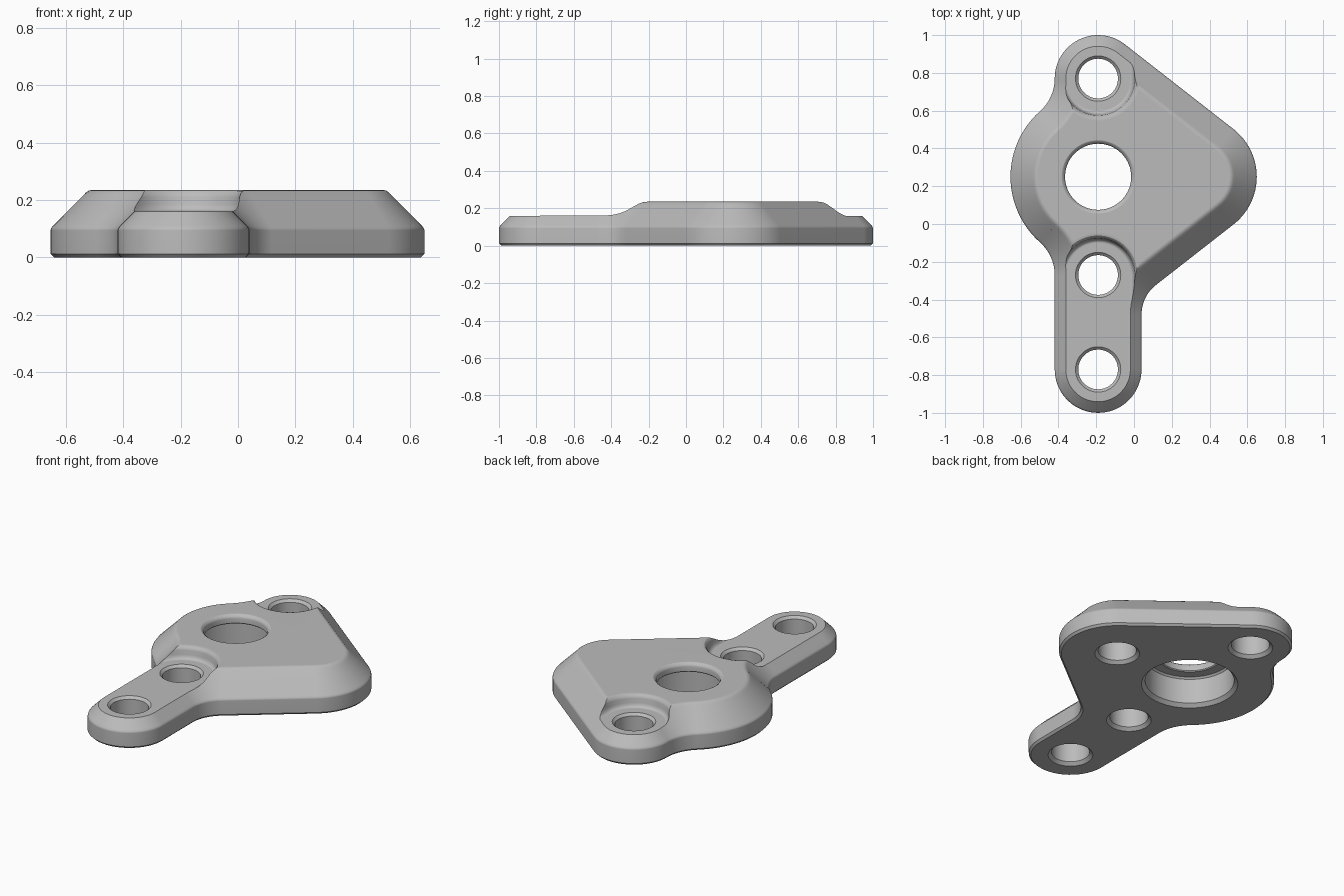
import bpy
import bmesh
from math import cos, sin, pi, radians

if "Cube" in bpy.data.objects:
    bpy.data.objects.remove(bpy.data.objects["Cube"])

metal = bpy.data.materials.new("plain_grey")
metal.use_nodes = True
GREY = (0.5, 0.5, 0.5, 1)
metal.diffuse_color = GREY
metal.node_tree.nodes["Principled BSDF"].inputs["Base Color"].default_value = GREY


def arc(cx, cy, r, start, end, steps):
    """Points along a circular arc, angles in degrees."""
    angles = [radians(start + (end - start) * i / steps) for i in range(steps + 1)]
    return [(cx + r * cos(a), cy + r * sin(a)) for a in angles]


def loft(name, rings):
    """Closed solid through (outline, height) rings, capped at both ends."""
    bm = bmesh.new()
    loops = [[bm.verts.new((x, y, z)) for x, y in pts] for pts, z in rings]
    n = len(loops[0])
    for low, high in zip(loops, loops[1:]):
        for i in range(n):
            j = (i + 1) % n
            bm.faces.new((low[i], low[j], high[j], high[i]))
    bm.faces.new(loops[0][::-1])
    bm.faces.new(loops[-1])
    bmesh.ops.recalc_face_normals(bm, faces=bm.faces)
    mesh = bpy.data.meshes.new(name)
    bm.to_mesh(mesh)
    bm.free()
    mesh.materials.append(metal)
    obj = bpy.data.objects.new(name, mesh)
    bpy.context.collection.objects.link(obj)
    return obj


# Key positions
AXIS_X, MID_Y = -0.19, 0.25
LUG_Y = (0.77, -0.27, -0.77)
CORNER_X = 0.33
TOP, STEP = 0.235, 0.16

# Outline of tangent arcs: centre, radius, start, end, sign (-1 = concave)
ARCS = [
    (CORNER_X, MID_Y, 0.32, -52, 52, 1),
    (AXIS_X, LUG_Y[0], 0.23, 52, 180, 1),
    (-0.65, LUG_Y[0], 0.23, 0, -48.5, -1),
    (AXIS_X, MID_Y, 0.464, 131.5, 228.5, 1),
    (-0.65, LUG_Y[1], 0.23, 48.5, 0, -1),
    (AXIS_X, LUG_Y[2], 0.23, 180, 360, 1),
    (0.24, -0.48, 0.2, 180, 128, -1),
]


def outline(inset):
    pts = []
    for cx, cy, r, start, end, sign in ARCS:
        pts += arc(cx, cy, r - sign * inset, start, end, 24)
    return pts


# Plate body with a broad chamfer around the top
BODY = [(0.012, 0), (0, 0.012), (0, 0.094), (0.003, 0.102), (0.009, 0.11),
        (0.115, 0.216), (0.123, 0.225), (0.133, 0.232), (0.146, TOP)]
plate = loft("bracket_plate", [(outline(d), z) for d, z in BODY])

# Lowered seats around the lugs, with a filleted wall
SEAT = [(0.17, STEP), (0.18, 0.164), (0.187, 0.172), (0.192, 0.185),
        (0.195, 0.21), (0.2, 0.222), (0.209, 0.231), (0.224, TOP), (0.25, 0.25)]


def seat_outline(r, cy, direction):
    pts = arc(AXIS_X, cy, r, 180, 360, 32) + [(AXIS_X + r, 1.5), (AXIS_X - r, 1.5)]
    if direction > 0:
        return pts
    return [(x, 2 * cy - y if y < 1.4 else -1.5) for x, y in pts]


cutters = [
    loft("upper_seat_cutter", [(seat_outline(r, LUG_Y[0], 1), z) for r, z in SEAT]),
    loft("arm_seat_cutter", [(seat_outline(r, LUG_Y[1], -1), z) for r, z in SEAT]),
]


def round_cutter(name, x, y, profile):
    rings = [(arc(x, y, r, 0, 360 * 63 / 64, 63), z) for r, z in profile]
    cutters.append(loft(name, rings))


# Bolt holes, chamfered at both ends
BOLT = [(0.133, -0.01), (0.105, 0.018), (0.105, STEP - 0.015), (0.13, STEP + 0.01)]
for i, y in enumerate(LUG_Y):
    round_cutter(f"bolt_hole_cutter_{i + 1}", AXIS_X, y, BOLT)

# Blind hole under the broad corner
round_cutter("blind_hole_cutter", CORNER_X, MID_Y, BOLT[:3])

# Main bore: wide from below, narrow lip at the top
BORE = [(0.275, -0.01), (0.245, 0.02), (0.245, 0.17), (0.235, 0.18), (0.18, 0.18),
        (0.175, 0.185), (0.175, 0.213), (0.18, 0.224), (0.19, 0.232), (0.205, 0.24)]
round_cutter("main_bore_cutter", AXIS_X, MID_Y, BORE)

# Cut, apply and clean up
for cutter in cutters:
    cutter.hide_render = True
    mod = plate.modifiers.new(cutter.name, "BOOLEAN")
    mod.operation = "DIFFERENCE"
    mod.solver = "EXACT"
    mod.object = cutter
bpy.ops.object.select_all(action="DESELECT")
plate.select_set(True)
bpy.context.view_layer.objects.active = plate
for mod in list(plate.modifiers):
    bpy.ops.object.modifier_apply(modifier=mod.name)
for cutter in cutters:
    bpy.data.objects.remove(cutter)

bpy.ops.object.shade_smooth_by_angle(angle=pi / 6)
weighted = plate.modifiers.new("even_shading", "WEIGHTED_NORMAL")
weighted.keep_sharp = True
